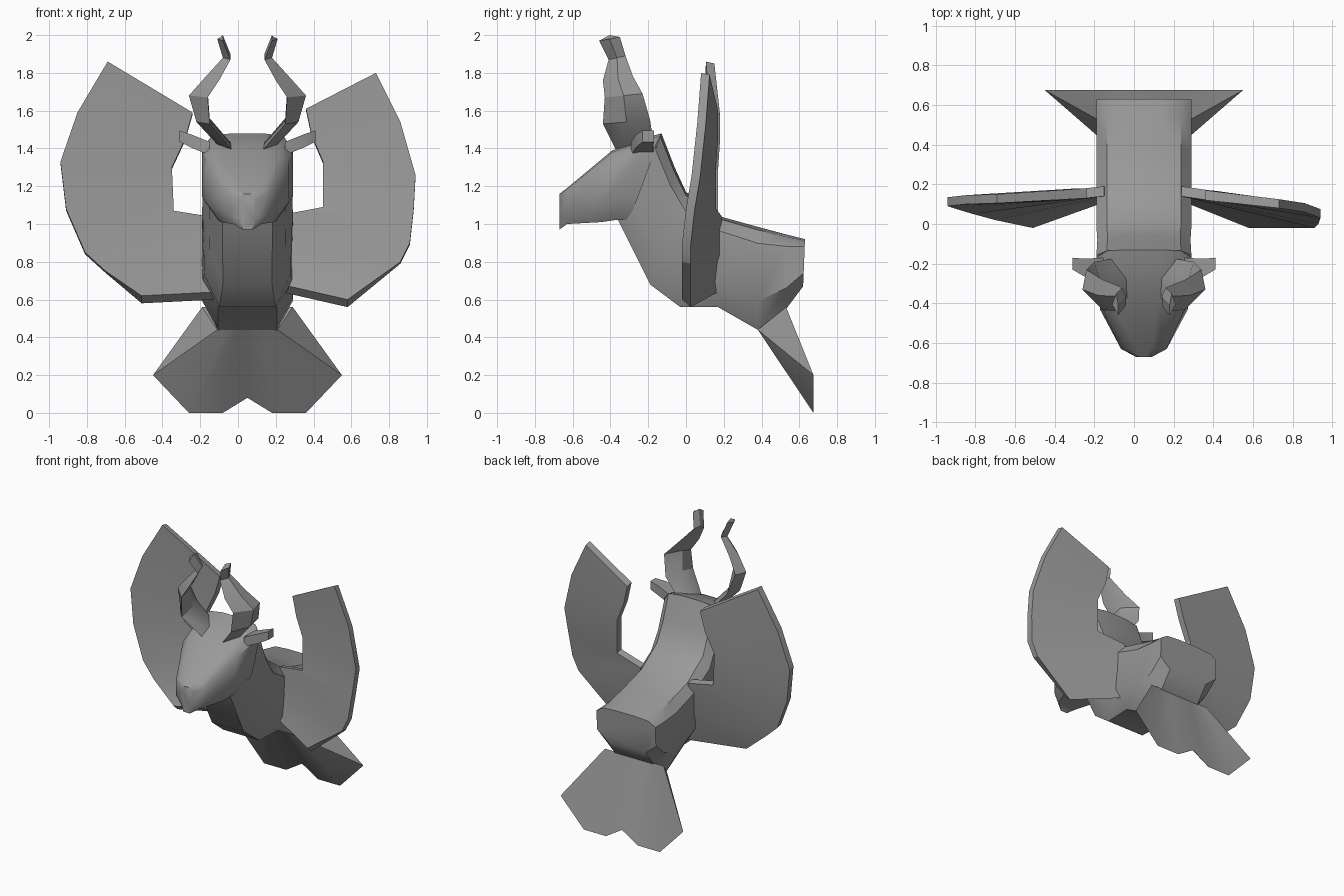
import bpy, bmesh, math

cube = bpy.data.objects.get("Cube")
if cube:
    bpy.data.objects.remove(cube, do_unlink=True)

CX = 0.05  # centre line of the body

grey = bpy.data.materials.new("stone_grey")
grey.use_nodes = True
COLOUR = (0.32, 0.32, 0.32, 1)
grey.diffuse_color = COLOUR
grey.node_tree.nodes["Principled BSDF"].inputs["Base Color"].default_value = COLOUR


def finish(name, bm, angle=35):
    bmesh.ops.remove_doubles(bm, verts=bm.verts, dist=0.0005)
    bmesh.ops.recalc_face_normals(bm, faces=bm.faces)
    mesh = bpy.data.meshes.new(name)
    bm.to_mesh(mesh)
    bm.free()
    mesh.materials.append(grey)
    obj = bpy.data.objects.new(name, mesh)
    bpy.context.collection.objects.link(obj)
    bpy.ops.object.select_all(action="DESELECT")
    obj.select_set(True)
    bpy.context.view_layer.objects.active = obj
    bpy.ops.object.shade_smooth_by_angle(angle=math.radians(angle))
    return obj


def loft(name, rings, angle=35):
    """Skin a list of closed rings and cap both ends."""
    bm = bmesh.new()
    rows = [[bm.verts.new(p) for p in ring] for ring in rings]
    n = len(rows[0])
    for a, b in zip(rows, rows[1:]):
        for i in range(n):
            j = (i + 1) % n
            bm.faces.new((a[i], a[j], b[j], b[i]))
    bm.faces.new(rows[0])
    bm.faces.new(rows[-1])
    return finish(name, bm, angle)


# Cross-section: (share of half width, share of the way from top to bottom)
HALF = [(0.35, 0), (0.78, 0.03), (1, 0.16), (1, 0.72), (0.65, 1)]
SECTION = HALF + [(-x, t) for x, t in reversed(HALF)]


def section(ty, tz, by, bz, w, low=1.0):
    ring = []
    for x, t in SECTION:
        k = low if t > 0.5 else 1
        ring.append((CX + x * w * k, ty + (by - ty) * t, tz + (bz - tz) * t))
    return ring


# Body, neck and head from rump to nose: top y z, bottom y z, half width, lower narrowing
body = [
    (0.63, 0.92, 0.62, 0.67, 0.24),
    (0.53, 0.945, 0.53, 0.55, 0.24),
    (0.38, 0.985, 0.38, 0.44, 0.24),
    (0.18, 1.04, 0.17, 0.56, 0.24),
    (0.00, 1.17, -0.03, 0.56, 0.24, 0.95),
    (-0.06, 1.30, -0.19, 0.68, 0.235, 0.85),
    (-0.13, 1.48, -0.36, 1.02, 0.24, 0.85),
]
loft("body_and_neck", [section(*s) for s in body])

head = [
    (-0.13, 1.48, -0.30, 1.02, 0.24),
    (-0.20, 1.46, -0.38, 1.02, 0.24),
    (-0.39, 1.39, -0.45, 1.01, 0.22),
    (-0.63, 1.19, -0.63, 1.00, 0.115),
    (-0.67, 1.16, -0.67, 0.97, 0.04),
]
loft("head", [section(*s) for s in head], 40)

# Fan tail: a wedge from a thick root to a scalloped edge
edge = [(-0.50, 0.2), (-0.31, 0), (-0.13, 0), (0, 0.08), (0.13, 0), (0.31, 0), (0.50, 0.2)]
bm = bmesh.new()
tip = [bm.verts.new((CX + x, 0.675, z)) for x, z in edge]
steps = [i / 3 - 1 for i in range(7)]
back = [bm.verts.new((CX + 0.24 * s, 0.53, 0.56)) for s in steps]
front = [bm.verts.new((CX + 0.16 * s, 0.38, 0.44)) for s in steps]
for i in range(6):
    bm.faces.new((back[i], back[i + 1], tip[i + 1], tip[i]))
    bm.faces.new((front[i + 1], front[i], tip[i], tip[i + 1]))
    bm.faces.new((back[i + 1], back[i], front[i], front[i + 1]))
for i in (0, 6):
    bm.faces.new((back[i], front[i], tip[i]))
finish("tail", bm)


# Wings: ribs running from outer x y z to inner x y z
def wing(name, ribs):
    rings = []
    for k, (ox, oy, oz, ix, iy, iz) in enumerate(ribs):
        drop = 0.04 if k == len(ribs) - 1 else 0.01
        rings.append([(ox, oy, oz), (ix, iy, iz),
                      (ix, iy + 0.05, iz - drop), (ox, oy + 0.045, oz - drop)])
    loft(name, rings, 25)


wing("right_wing", [
    (-0.69, 0.105, 1.86, -0.24, 0.13, 1.59),
    (-0.85, 0.10, 1.59, -0.28, 0.13, 1.45),
    (-0.94, 0.09, 1.33, -0.35, 0.12, 1.30),
    (-0.91, 0.08, 1.08, -0.34, 0.12, 1.07),
    (-0.81, 0.05, 0.85, -0.15, 0.14, 1.04),
    (-0.70, 0.02, 0.75, -0.14, 0.14, 0.82),
    (-0.51, -0.02, 0.62, -0.12, 0.12, 0.64),
])
wing("left_wing", [
    (0.73, 0.08, 1.80, 0.36, 0.12, 1.61),
    (0.86, 0.06, 1.54, 0.39, 0.12, 1.47),
    (0.94, 0.03, 1.26, 0.45, 0.11, 1.33),
    (0.93, 0.00, 1.08, 0.45, 0.11, 1.09),
    (0.91, -0.02, 0.90, 0.24, 0.14, 1.05),
    (0.86, -0.02, 0.80, 0.24, 0.14, 0.85),
    (0.58, -0.02, 0.60, 0.23, 0.12, 0.68),
])

# Horns: inner x, outer x, front y, back y, z
horn = [
    (0.08, 0.14, -0.37, -0.17, 1.40),
    (0.20, 0.27, -0.44, -0.19, 1.54),
    (0.21, 0.31, -0.43, -0.23, 1.68),
    (0.15, 0.23, -0.44, -0.28, 1.77),
    (0.09, 0.13, -0.41, -0.32, 1.88),
    (0.13, 0.16, -0.46, -0.35, 1.98),
]
# Ears: x, y, z of the centre, half depth, half height
ear = [(0.20, -0.23, 1.40, 0.06, 0.035), (0.30, -0.22, 1.44, 0.045, 0.035),
       (0.36, -0.20, 1.465, 0.03, 0.03)]
for side, s in (("left", 1), ("right", -1)):
    rings = []
    for xi, xo, yf, yb, z in horn:
        ym = (yf + yb) / 2
        rings.append([(CX + s * xi, yf, z - 0.01), (CX + s * xo, ym, z),
                      (CX + s * (xo - 0.02), yb, z + 0.01), (CX + s * xi, ym, z + 0.02)])
    loft(side + "_horn", rings, 30)
    loft(side + "_ear", [[(CX + s * x, y - d, z - h), (CX + s * x, y + d, z - h),
                          (CX + s * x, y + d, z + h), (CX + s * x, y - d, z + h)]
                         for x, y, z, d, h in ear], 20)
